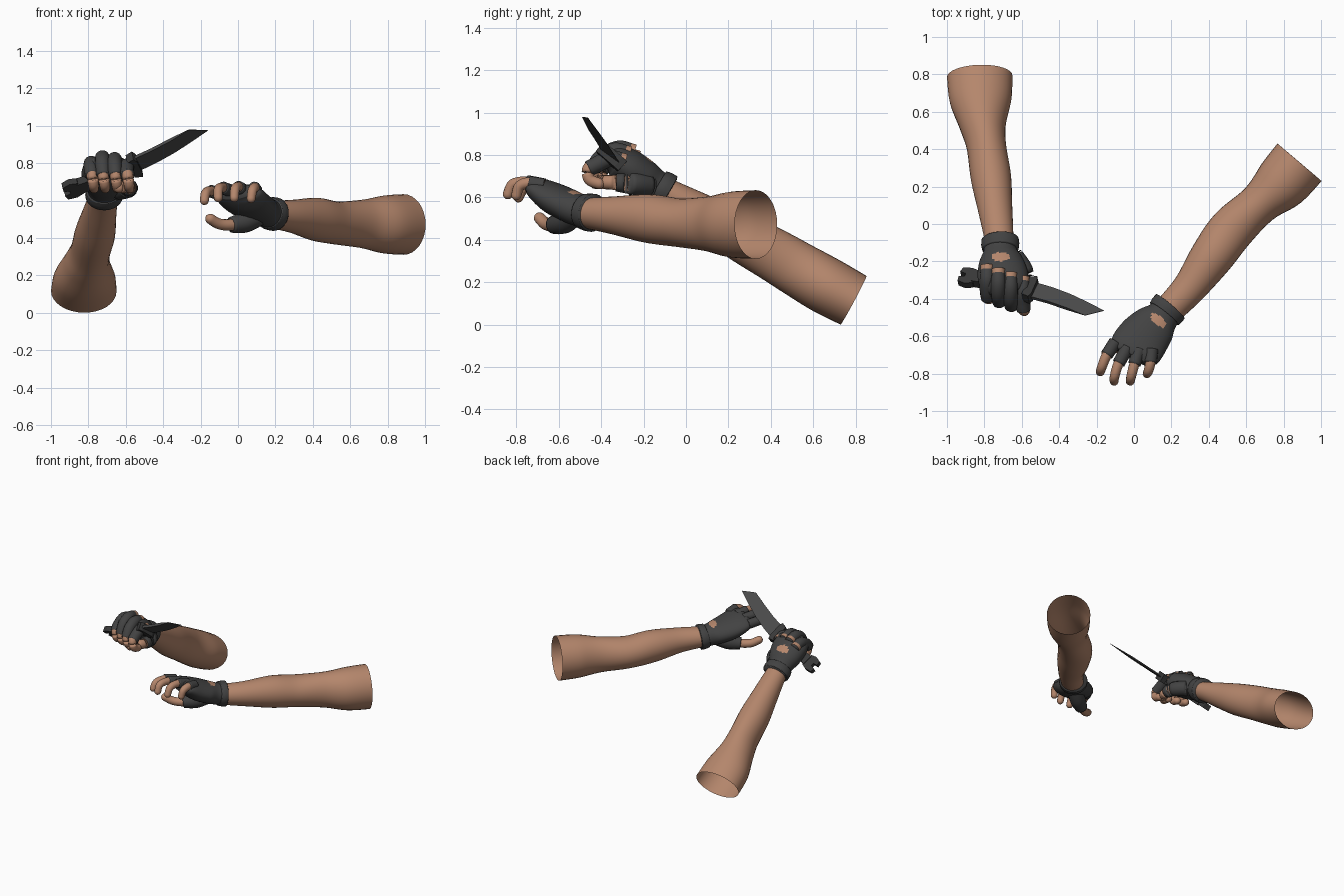
import bpy, bmesh, math
from mathutils import Vector as V, Matrix

cube = bpy.data.objects.get("Cube")
if cube:
    bpy.data.objects.remove(cube, do_unlink=True)


def material(name, col):
    m = bpy.data.materials.new(name)
    m.use_nodes = True
    m.diffuse_color = (*col, 1)
    m.node_tree.nodes["Principled BSDF"].inputs["Base Color"].default_value = (*col, 1)
    return m


SKIN = material("skin", (.46, .24, .15))
GLOVE = material("glove_grey", (.055, .055, .055))
STEEL = material("blade_grey", (.07, .07, .07))
GRIP = material("grip_dark", (.04, .04, .04))


def finish(name, bm, mats, smooth=True):
    bmesh.ops.recalc_face_normals(bm, faces=bm.faces)
    me = bpy.data.meshes.new(name)
    bm.to_mesh(me)
    bm.free()
    for m in mats:
        me.materials.append(m)
    for p in me.polygons:
        p.use_smooth = smooth
    ob = bpy.data.objects.new(name, me)
    bpy.context.collection.objects.link(ob)
    return ob


def spline(vals, i, t):
    """Catmull-Rom between entries i and i+1."""
    n = len(vals) - 1
    a, b, c, d = (vals[min(max(j, 0), n)] for j in (i - 1, i, i + 1, i + 2))
    return b + .5 * t * (c - a + t * (2 * a - 5 * b + 4 * c - d + t * (3 * (b - c) + d - a)))


def loft(name, rings, mats, side, side_end=None, sub=6, seg=20, tip=False, caps=False, hole=None):
    """Skin elliptical rings (x, y, z, half_width, half_height) along a smooth path."""
    s0, s1 = V(side), V(side_end or side)
    pts = [V(r[:3]) for r in rings]
    size = [V((r[3], r[4], 0)) for r in rings]
    path = [(spline(pts, i, k / sub), spline(size, i, k / sub))
            for i in range(len(rings) - 1) for k in range(sub)]
    path.append((pts[-1], size[-1]))
    tan = [(path[min(i + 1, len(path) - 1)][0] - path[max(i - 1, 0)][0]).normalized()
           for i in range(len(path))]
    if tip:
        end, r = path[-1]
        for k in range(1, 5):
            a = k * math.pi / 9
            path.append((end + tan[-1] * r.y * math.sin(a), r * math.cos(a)))
            tan.append(tan[-1])
    bm = bmesh.new()
    loops = []
    for i, (p, r) in enumerate(path):
        s = s0.lerp(s1, i / (len(path) - 1))
        s = (s - tan[i] * s.dot(tan[i])).normalized()
        up = s.cross(tan[i])
        if up.z < 0:
            up = -up
        loops.append([bm.verts.new(p + s * r.x * math.cos(a) + up * r.y * math.sin(a))
                      for a in (2 * math.pi * k / seg for k in range(seg))])
    for a, b in zip(loops, loops[1:]):
        for k in range(seg):
            n = (k + 1) % seg
            f = bm.faces.new((a[k], a[n], b[n], b[k]))
            if hole:
                d = f.calc_center_median() - V(hole)
                d.z = 0 if d.z > -.06 else 1
                across = d.dot(s0.normalized())
                along = (d - s0.normalized() * across).length
                if (across / .05) ** 2 + (along / .024) ** 2 < 1:
                    f.material_index = 1
    if caps:
        bm.faces.new(loops[0])
    if caps or tip:
        bm.faces.new(loops[-1])
    return finish(name, bm, mats)


def digit(name, pts, r, sleeve, side):
    """Bare finger with a short glove sleeve over its first points."""
    rings = [(*p, r * (1.1 - .06 * i), r * (1.1 - .06 * i)) for i, p in enumerate(pts)]
    loft(name, rings, [SKIN], side, seg=14, tip=True)
    cover = [(*p, r * s, r * s) for p, s in zip(pts, sleeve)]
    loft(name + "_glove", cover, [GLOVE], side, seg=14, caps=True)


# Arms, open at the shoulder end
R_SIDE, L_SIDE = (1, 0, 0), (.75, -.65, 0)
loft("right_arm", [
    (-.825, .79, .115, .175, .13), (-.82, .66, .185, .165, .135),
    (-.808, .53, .26, .125, .13), (-.79, .42, .325, .106, .125),
    (-.765, .25, .42, .108, .115), (-.745, .1, .51, .094, .095),
    (-.725, -.05, .60, .08, .072), (-.715, -.14, .65, .072, .062)], [SKIN], R_SIDE, seg=32)
loft("left_arm", [
    (.885, .33, .472, .155, .162), (.785, .215, .472, .147, .155),
    (.668, .107, .475, .112, .13), (.525, -.027, .48, .122, .115),
    (.415, -.176, .50, .116, .115), (.3, -.337, .515, .092, .09),
    (.19, -.455, .525, .08, .073), (.15, -.5, .53, .072, .062)], [SKIN], L_SIDE, seg=32)

# Glove palms with an opening on the back, and wrist straps
loft("right_glove", [
    (-.715, -.08, .62, .09, .078), (-.715, -.14, .655, .088, .074),
    (-.71, -.2, .695, .118, .085), (-.702, -.27, .74, .135, .088),
    (-.695, -.33, .775, .125, .075), (-.69, -.37, .785, .09, .045)],
    [GLOVE, SKIN], R_SIDE, (.96, -.22, .1), sub=10, seg=56, caps=True, hole=(-.715, -.175, .74))
loft("right_strap", [(-.716, -.085, .623, .1, .088), (-.715, -.11, .638, .102, .088),
                     (-.715, -.135, .653, .097, .082)], [GLOVE], (1, .15, 0), seg=32, caps=True)
loft("left_glove", [
    (.19, -.445, .527, .09, .08), (.155, -.49, .535, .09, .076),
    (.11, -.54, .555, .12, .076), (.05, -.61, .59, .14, .074),
    (.005, -.675, .63, .14, .058), (-.015, -.71, .645, .11, .04)],
    [GLOVE, SKIN], L_SIDE, (.94, -.32, .05), sub=10, seg=56, caps=True, hole=(.13, -.515, .62))
loft("left_strap", [(.195, -.44, .527, .1, .09), (.178, -.46, .53, .101, .089),
                    (.162, -.48, .534, .097, .084)], [GLOVE], (.72, -.69, 0), seg=32, caps=True)

# Right fist: each finger wraps over the handle
FINGERS = ("index", "middle", "ring", "little")
for name, x, top in zip(FINGERS, (-.595, -.66, -.725, -.785), (.815, .85, .86, .83)):
    y = -.33 * (x + .7)
    wrap = [(x, y - .25, top - .045), (x, y - .32, top - .03), (x, y - .385, top - .06),
            (x + .005, y - .425, .735), (x + .012, y - .42, .685), (x + .015, y - .375, .665)]
    digit("right_" + name, wrap, .033, (1, 1.2, 1.2, 1.15), R_SIDE)
digit("right_thumb", [(-.645, -.17, .655), (-.59, -.25, .665), (-.58, -.33, .67),
                      (-.6, -.39, .672), (-.635, -.425, .67)], .036, (1.5, 1.45, 1.15), (0, 0, 1))

# Left hand: relaxed, half-curled fingers
left = ([(-.1, -.63, .635), (-.145, -.70, .65), (-.172, -.765, .64), (-.18, -.79, .60)],
        [(-.035, -.66, .65), (-.082, -.745, .668), (-.104, -.815, .66), (-.106, -.84, .615)],
        [(.03, -.67, .655), (.002, -.75, .672), (-.015, -.815, .662), (-.02, -.84, .615)],
        [(.095, -.67, .655), (.088, -.74, .668), (.077, -.785, .652), (.07, -.80, .61)])
for name, pts in zip(FINGERS, left):
    digit("left_" + name, pts, .026, (1.35, 1.3), (1, -.3, 0))
digit("left_thumb", [(.12, -.52, .52), (.04, -.575, .485), (-.035, -.625, .47),
                     (-.1, -.66, .475), (-.148, -.69, .502)], .032, (1.6, 1.75, 1.35), (.3, .3, 1))

# Knife, drawn in its own frame: u along the blade, v across it
axis = V((.92, -.175, .35)).normalized()
wide = V((-.25, -.75, .66))
wide = (wide - axis * wide.dot(axis)).normalized()
FRAME = Matrix((axis, wide, axis.cross(wide))).transposed().to_4x4()
FRAME.translation = (-.55, -.35, .79)


def plate(name, outline, thick, mat, sharp=()):
    """Extruded outline; points listed in sharp are thinned to an edge."""
    bm = bmesh.new()
    sides = []
    for sign in (-1, 1):
        sides.append([bm.verts.new((u, v, sign * thick / 2 * (.1 if i in sharp else 1)))
                      for i, (u, v) in enumerate(outline)])
        bm.faces.new(sides[-1])
    n = len(outline)
    for i in range(n):
        j = (i + 1) % n
        bm.faces.new((sides[0][i], sides[0][j], sides[1][j], sides[1][i]))
    bm.transform(FRAME)
    return finish(name, bm, [mat], False)


plate("blade", [(0, .055), (.12, .066), (.24, .086), (.355, .108), (.444, .05),
                (.33, .012), (.22, -.02), (.11, -.042), (0, -.055)],
      .02, STEEL, (3, 4, 5, 6, 7, 8))
plate("guard", [(-.025, .065), (.015, .075), (.025, .05), (.02, -.05),
                (.01, -.075), (-.03, -.06)], .06, GRIP)
plate("handle", [(-.02, .035), (-.12, .042), (-.22, .034), (-.33, .038), (-.33, -.038),
                 (-.22, -.034), (-.12, -.045), (-.02, -.035)], .05, GRIP)
plate("pommel", [(-.32, .045), (-.36, .06), (-.405, .05), (-.41, .018), (-.38, .012),
                 (-.38, -.008), (-.415, -.015), (-.41, -.045), (-.36, -.055), (-.32, -.045)],
      .04, GRIP)
